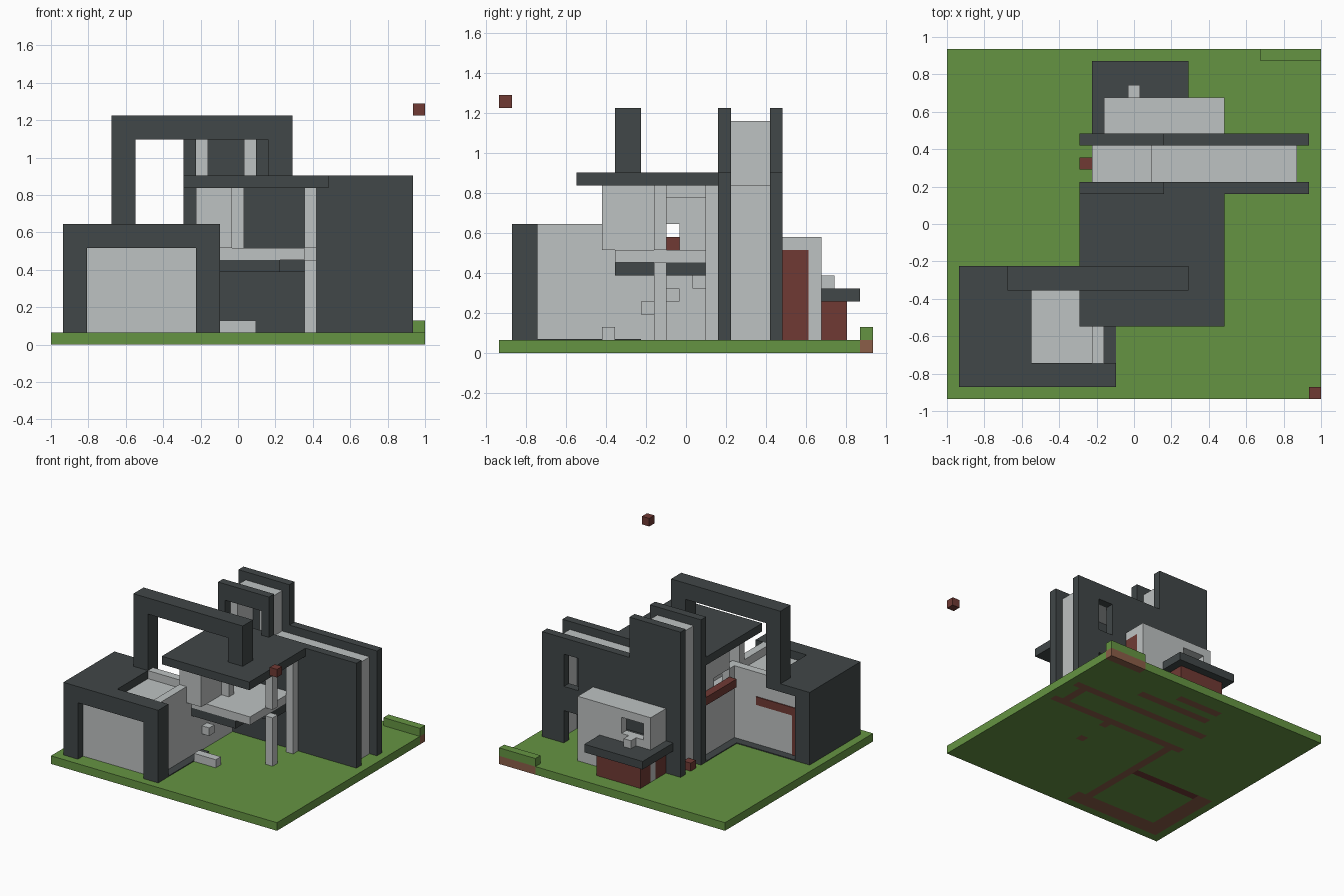
import bpy, bmesh
from mathutils import Vector

U = 2 / 31                      # size of one block
ORIGIN = Vector((15.5, 14.5, 0))

cube = bpy.data.objects.get("Cube")
if cube:
    bpy.data.objects.remove(cube, do_unlink=True)


def material(name, srgb):
    lin = [((c / 255 + 0.055) / 1.055) ** 2.4 for c in srgb] + [1]
    m = bpy.data.materials.new(name)
    m.use_nodes = True
    m.diffuse_color = lin
    m.node_tree.nodes["Principled BSDF"].inputs["Base Color"].default_value = lin
    return m


GRASS = material("grass green", (101, 148, 66))
SLATE = material("dark slate", (65, 71, 72))
STONE = material("pale stone", (190, 194, 194))
BRICK = material("brick red", (112, 58, 52))
DIRT = material("dirt brown", (139, 94, 72))


def finish(name, bm, mats):
    mesh = bpy.data.meshes.new(name)
    bm.to_mesh(mesh)
    bm.free()
    for m in mats:
        mesh.materials.append(m)
    obj = bpy.data.objects.new(name, mesh)
    bpy.context.collection.objects.link(obj)
    return obj


def part(name, mat, *boxes):
    """Boxes given in blocks as x0, x1, y0, y1, z0, z1."""
    bm = bmesh.new()
    for x0, x1, y0, y1, z0, z1 in boxes:
        lo, hi = Vector((x0, y0, z0)), Vector((x1, y1, z1))
        size, mid = hi - lo, (lo + hi) / 2 - ORIGIN
        for v in bmesh.ops.create_cube(bm, size=1)["verts"]:
            v.co = (v.co * size + mid) * U
    return finish(name, bm, [mat])


# Ground: lawn with dirt footings showing underneath
footings = [(1, 14, 1, 3), (1, 3, 3, 11), (12, 13, 3, 17), (11, 30, 17, 18),
            (11, 30, 21, 22), (13, 23, 24, 25), (13, 19, 26, 27),
            (28, 29, 18, 21), (21, 22, 12, 13), (21, 22, 16, 17)]
bm = bmesh.new()
bmesh.ops.create_grid(bm, x_segments=31, y_segments=29, size=0.5)
for v in bm.verts:
    v.co = Vector((v.co.x * 31, v.co.y * 29, 0)) * U
top = bmesh.ops.extrude_face_region(bm, geom=bm.faces[:], use_keep_orig=True)
for v in top["geom"]:
    if isinstance(v, bmesh.types.BMVert):
        v.co.z = U
bmesh.ops.recalc_face_normals(bm, faces=bm.faces[:])
for f in bm.faces:
    c = f.calc_center_median() / U + ORIGIN
    if c.z < 0.1:
        if any(a < c.x < b and d < c.y < e for a, b, d, e in footings):
            f.material_index = 1
        elif 1 < c.x < 12 and 10 < c.y < 11:
            f.material_index = 2
    if c.z < 0.9 and c.x > 26 and c.y > 28:
        f.material_index = 1
finish("ground", bm, [GRASS, DIRT, BRICK])
part("hedge", GRASS, (26, 31, 28, 29, 1, 2))
part("floating_block", BRICK, (30, 31, 0, 1, 19, 20))
part("base_strips", SLATE, (13, 14, 3, 11, 1, 1.1), (3, 12, 10, 11, 1, 1.1),
     (11, 12, 11, 17, 1, 1.1))

# Garage
part("garage_frame", SLATE, (1, 3, 1, 11, 1, 10), (12, 14, 1, 3, 1, 10),
     (3, 12, 1, 3, 8, 10))
part("garage_roof", SLATE, (3, 7, 3, 11, 9, 10))
part("garage_door", STONE, (3, 12, 2, 3, 1, 8))
part("garage_roof_inset", STONE, (7, 12, 3, 9, 8, 9))
part("garage_side_wall", STONE, (12, 13, 3, 11, 1, 10))
part("garage_back_wall", STONE, (3, 7, 9, 10, 1, 9), (7, 12, 9, 10, 1, 10))
part("garage_back_trim", BRICK, (3, 9, 10, 10.12, 6, 7), (3, 4, 10, 10.12, 1, 6))

# Arch over the garage and main roof
part("arch", SLATE, (5, 7, 9, 11, 10, 17), (18, 20, 9, 11, 14, 17),
     (5, 20, 9, 11, 17, 19))
part("main_roof", SLATE, (11, 23, 6, 17, 13, 14))

# Tall twin walls: the front one has a tower window, the back one a doorway
part("front_slab", SLATE, (11, 18, 17, 18, 1, 14), (11, 12, 17, 18, 14, 17),
     (17, 18, 17, 18, 14, 17), (11, 18, 17, 18, 17, 19), (18, 30, 17, 18, 1, 14))
part("back_slab", SLATE, (11, 18, 21, 22, 1, 19), (18, 25, 21, 22, 1, 14),
     (27, 30, 21, 22, 1, 14), (25, 27, 21, 22, 12, 14), (25, 27, 21, 22, 5, 8))
part("tower_core", STONE, (12, 13, 18, 21, 1, 17), (16, 17, 18, 21, 1, 17),
     (12, 17, 18, 21, 17, 18))
part("low_core", STONE, (17, 29, 18, 21, 12, 13), (28, 29, 18, 21, 1, 12))
part("brick_step", BRICK, (11, 12, 19, 20, 1, 2))

# House walls
part("lower_west_wall", STONE, (12, 13, 11, 17, 1, 8))
part("upper_west_wall", STONE, (12, 13, 14, 17, 8, 13), (12, 13, 11, 14, 10, 13))
part("brick_parapet", BRICK, (11, 12, 11, 17, 8, 9))
part("upper_front_panel", STONE, (12, 15, 8, 9, 8, 13))
part("upper_side_panel", STONE, (14, 15, 9, 12, 8, 13))
part("terrace_door_wall", STONE, (15, 16, 12, 13, 8, 13), (15, 16, 16, 17, 8, 13),
     (15, 16, 13, 16, 12, 13))

# Terrace, columns and floating stairs
part("terrace_floor", STONE, (13, 21, 9, 16, 7, 8), (13, 21, 16, 17, 7, 8))
part("terrace_underside", SLATE, (13, 19, 9, 13, 6, 7), (13, 21, 13, 16, 6, 7))
part("terrace_column", STONE, (21, 22, 12, 13, 1, 7), (21, 22, 12, 13, 8, 13))
part("wall_column", STONE, (21, 22, 16, 17, 1, 13))
part("bench", STONE, (14, 17, 8, 9, 1, 2))
part("stairs", STONE, *[(13, 14, 11 + 2 * i, 12 + 2 * i, 3 + i, 4 + i)
                        for i in range(3)])

# Rear annex with window and canopy
part("annex_back_wall", STONE, (13, 14, 24, 25, 1, 8), (17, 23, 24, 25, 1, 8),
     (14, 17, 24, 25, 1, 6))
part("annex_roof", STONE, (13, 23, 22, 25, 8, 9))
part("annex_west_wall", STONE, (13, 14, 22, 24, 5, 8))
part("annex_brick_sides", BRICK, (13, 14, 22, 24, 1, 4), (22, 23, 22, 24, 1, 8))
part("canopy", SLATE, (12, 20, 22, 28, 4, 5))
part("canopy_base", BRICK, (13, 19, 25, 27, 1, 4))
part("window_sill_block", STONE, (15, 16, 25, 26, 5, 6))
